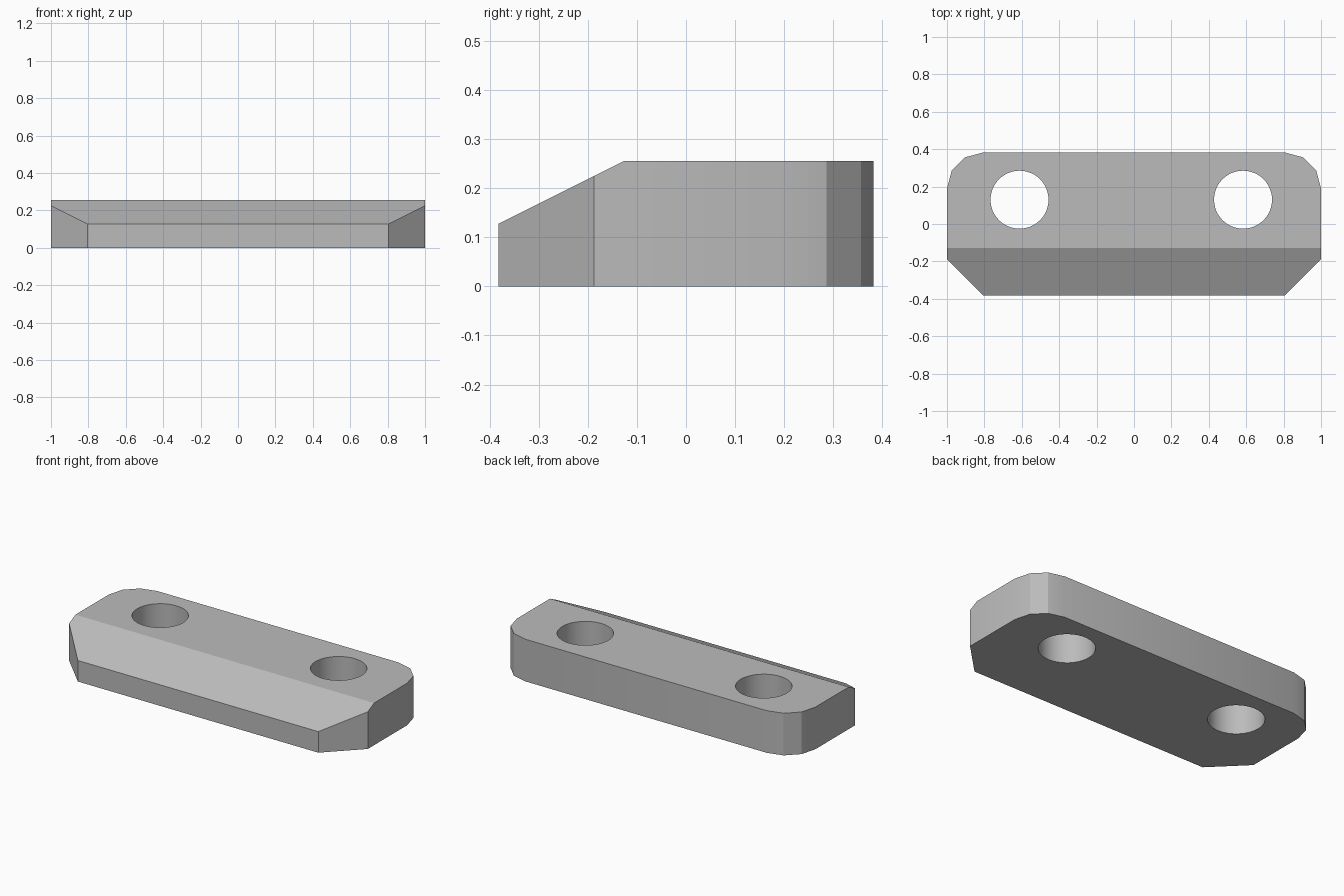
import bpy, bmesh, math
from mathutils import Vector

cube = bpy.data.objects.get("Cube")
if cube:
    bpy.data.objects.remove(cube, do_unlink=True)

HEIGHT = 0.255

grey = bpy.data.materials.new("plain grey")
grey.use_nodes = True
colour = (0.5, 0.5, 0.5, 1)
grey.diffuse_color = colour
grey.node_tree.nodes["Principled BSDF"].inputs["Base Color"].default_value = colour


def add_object(name, bm):
    mesh = bpy.data.meshes.new(name)
    bm.to_mesh(mesh)
    bm.free()
    mesh.materials.append(grey)
    obj = bpy.data.objects.new(name, mesh)
    bpy.context.collection.objects.link(obj)
    return obj


# Plate outline: chamfered front corners, rounded back corners
half = [(0.805, -0.382), (1, -0.187)]
radius = 0.192
for i in range(4):
    a = math.radians(30 * i)
    half.append((1 - radius + radius * math.cos(a), 0.382 - radius + radius * math.sin(a)))
outline = half + [(-x, y) for x, y in reversed(half)]

bm = bmesh.new()
base = bm.faces.new([bm.verts.new((x, y, 0)) for x, y in outline])
top = bmesh.ops.extrude_face_region(bm, geom=[base])["geom"]
bmesh.ops.translate(bm, vec=(0, 0, HEIGHT),
                    verts=[v for v in top if isinstance(v, bmesh.types.BMVert)])

# Sloped front edge
cut = bmesh.ops.bisect_plane(bm, geom=bm.verts[:] + bm.edges[:] + bm.faces[:],
                             plane_co=Vector((0, -0.127, HEIGHT)),
                             plane_no=Vector((0, -1, 2)), clear_outer=True)
edges = [e for e in cut["geom_cut"] if isinstance(e, bmesh.types.BMEdge)]
bmesh.ops.holes_fill(bm, edges=edges, sides=0)
bmesh.ops.recalc_face_normals(bm, faces=bm.faces)
plate = add_object("mounting_plate", bm)

# Two bolt holes through the plate
for name, x in (("left_hole_cutter", 0.583), ("right_hole_cutter", -0.612)):
    bm = bmesh.new()
    bmesh.ops.create_cone(bm, cap_ends=True, segments=48, radius1=0.155, radius2=0.155, depth=1)
    bmesh.ops.translate(bm, vec=(x, 0.13, HEIGHT / 2), verts=bm.verts)
    cutter = add_object(name, bm)
    mod = plate.modifiers.new(name, "BOOLEAN")
    mod.operation = "DIFFERENCE"
    mod.solver = "EXACT"
    mod.object = cutter
    bpy.context.view_layer.objects.active = plate
    bpy.ops.object.modifier_apply(modifier=name)
    bpy.data.objects.remove(cutter, do_unlink=True)

# Soft shading inside the holes, crisp edges elsewhere
bpy.ops.object.select_all(action="DESELECT")
plate.select_set(True)
bpy.context.view_layer.objects.active = plate
bpy.ops.object.shade_smooth_by_angle(angle=math.radians(22))
